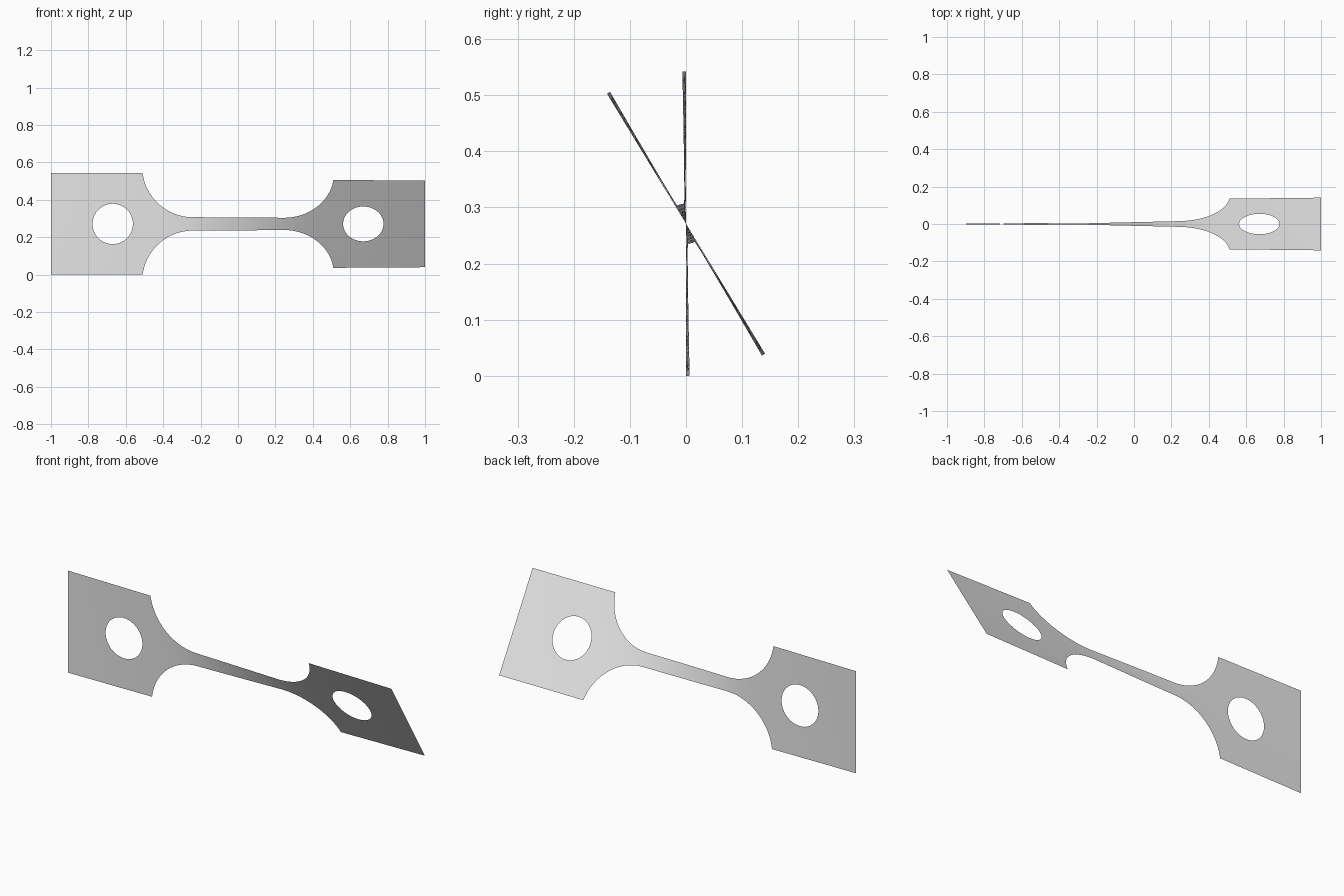
import bpy, bmesh
from math import sin, cos, pi, sqrt, radians

cube = bpy.data.objects.get("Cube")
if cube:
    bpy.data.objects.remove(cube, do_unlink=True)

GRIP_HALF = 0.271      # half height of the end plates
NECK_HALF = 0.036      # half height of the narrow middle
FILLET_R = 0.27
FILLET_X = 0.242       # where the neck ends and the fillets begin
GRIP_X = 0.51          # where the end plates begin
HOLE_X, HOLE_R = 0.67, 0.108
TWIST = radians(31.3)
ROWS = 6


def half_height(x):
    d = abs(x) - FILLET_X
    if d <= 0:
        return NECK_HALF
    if abs(x) >= GRIP_X - 1e-6:
        return GRIP_HALF
    return min(GRIP_HALF, NECK_HALF + FILLET_R - sqrt(max(0, FILLET_R ** 2 - d * d)))


def hole_height(x):
    d = abs(x) - HOLE_X
    return sqrt(max(0, HOLE_R ** 2 - d * d))


def spread(a, b, n):
    return [a + (b - a) * i / n for i in range(n)]


# Stations along one half: neck, fillet, plate, hole, plate end
fillet_end = GRIP_X - FILLET_X
half = spread(0, FILLET_X, 12)
half += [FILLET_X + fillet_end * sin(i / 24 * pi / 2) for i in range(24)]
half += spread(GRIP_X, HOLE_X - HOLE_R, 3)
half += [HOLE_X - HOLE_R * cos(i / 32 * pi) for i in range(32)]
half += spread(HOLE_X + HOLE_R, 1, 8) + [1]
stations = [-x for x in reversed(half[1:])] + half

# Twist builds up fastest where the strip is narrow
angles = [0]
for a, b in zip(stations, stations[1:]):
    angles.append(angles[-1] + (b - a) * half_height((a + b) / 2) ** -1.3)
angles = [t / angles[-1] * TWIST for t in angles]

# Thin sheet made from an upper and a lower strip, joined on the centre line
bm = bmesh.new()
for side in (1, -1):
    columns = []
    for x, t in zip(stations, angles):
        low, high = hole_height(x), half_height(x)
        column = []
        for r in range(ROWS + 1):
            v = side * (low + (high - low) * r / ROWS)
            column.append(bm.verts.new((x, -v * sin(t), GRIP_HALF + v * cos(t))))
        columns.append(column)
    for c, d in zip(columns, columns[1:]):
        for r in range(ROWS):
            quad = [c[r], d[r], d[r + 1], c[r + 1]]
            bm.faces.new(quad if side > 0 else quad[::-1])
bmesh.ops.remove_doubles(bm, verts=bm.verts, dist=0.00005)

mesh = bpy.data.meshes.new("twisted_strip")
bm.to_mesh(mesh)
bm.free()
strip = bpy.data.objects.new("twisted_strip", mesh)
bpy.context.collection.objects.link(strip)

# Plain grey metal
grey = bpy.data.materials.new("light_grey")
grey.use_nodes = True
grey.diffuse_color = (0.8, 0.8, 0.8, 1)
grey.node_tree.nodes["Principled BSDF"].inputs["Base Color"].default_value = (0.8, 0.8, 0.8, 1)
mesh.materials.append(grey)

bpy.ops.object.select_all(action="DESELECT")
strip.select_set(True)
bpy.context.view_layer.objects.active = strip
bpy.ops.object.shade_smooth_by_angle(angle=radians(30))
